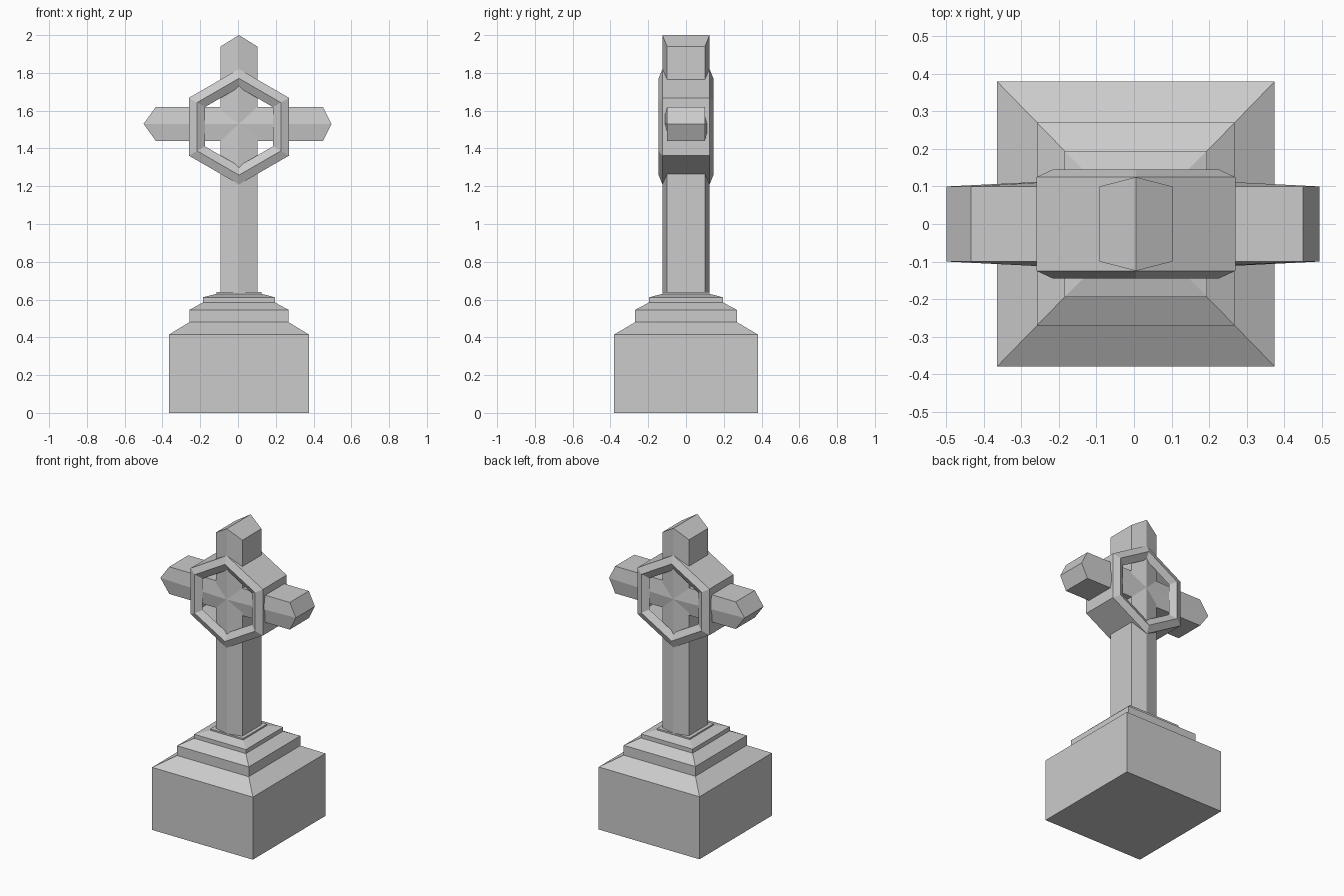
import bpy
import bmesh
from math import sin, cos, pi

cube = bpy.data.objects.get("Cube")
if cube:
    bpy.data.objects.remove(cube, do_unlink=True)

stone = bpy.data.materials.new("grey stone")
stone.use_nodes = True
stone.diffuse_color = (0.6, 0.6, 0.6, 1)
stone.node_tree.nodes["Principled BSDF"].inputs["Base Color"].default_value = (0.6, 0.6, 0.6, 1)

CX = 0.005          # shared centre line of base, shaft and ring
ARM_Z = 1.53


def loft(name, sections, caps=()):
    """Skin matching closed sections; caps list index tuples used to close both ends."""
    bm = bmesh.new()
    loops = [[bm.verts.new(p) for p in s] for s in sections]
    n = len(loops[0])
    for a, b in zip(loops, loops[1:]):
        for i in range(n):
            j = (i + 1) % n
            bm.faces.new((a[i], a[j], b[j], b[i]))
    for end in (loops[0], loops[-1]):
        for cap in caps:
            bm.faces.new([end[i] for i in cap])
    bmesh.ops.recalc_face_normals(bm, faces=bm.faces)
    mesh = bpy.data.meshes.new(name)
    bm.to_mesh(mesh)
    bm.free()
    mesh.materials.append(stone)
    obj = bpy.data.objects.new(name, mesh)
    bpy.context.collection.objects.link(obj)
    return obj


# Stepped plinth: half width, half depth, height
steps = [(0.37, 0.38, 0), (0.37, 0.38, 0.415), (0.263, 0.27, 0.48), (0.263, 0.27, 0.545),
         (0.19, 0.195, 0.585), (0.19, 0.195, 0.612), (0.12, 0.125, 0.63), (0.12, 0.125, 0.64)]
loft("stepped_base",
     [[(CX + sx * w, sy * d, z) for sx, sy in ((-1, -1), (1, -1), (1, 1), (-1, 1))]
      for w, d, z in steps], [(0, 1, 2, 3)])

# Bars share a six-sided section: two corners, a ridge point, two corners, a ridge point
ridged = [(-1, -1), (0, -1), (1, -1), (1, 1), (0, 1), (-1, 1)]
ridge_caps = [(0, 1, 4, 5), (1, 2, 3, 4)]


def shaft_section(edge_z, ridge_z):
    return [(CX + 0.097 * s, side * (0.1 if s else 0.125), edge_z if s else ridge_z)
            for s, side in ridged]


loft("shaft", [shaft_section(0.6, 0.6), shaft_section(1.94, 2.0)], ridge_caps)


def arm_section(edge_x, ridge_x, ridge_y):
    return [(edge_x if s else ridge_x, side * (0.1 if s else ridge_y), ARM_Z + 0.09 * s)
            for s, side in ridged]


loft("cross_arm", [arm_section(-0.435, -0.5, 0.1), arm_section(0, 0, 0.125),
                   arm_section(0.45, 0.495, 0.1)], ridge_caps)

# Hexagonal ring: corner radius and depth, an open shell with bevelled rims
half = [(0.208, 0.12), (0.256, 0.145), (0.306, 0.125)]
rim = [(r, -y) for r, y in half] + half[::-1]
loft("hexagon_ring",
     [[(CX + r * sin(k * pi / 3), y, 1.515 + r * cos(k * pi / 3)) for k in range(6)]
      for r, y in rim])
